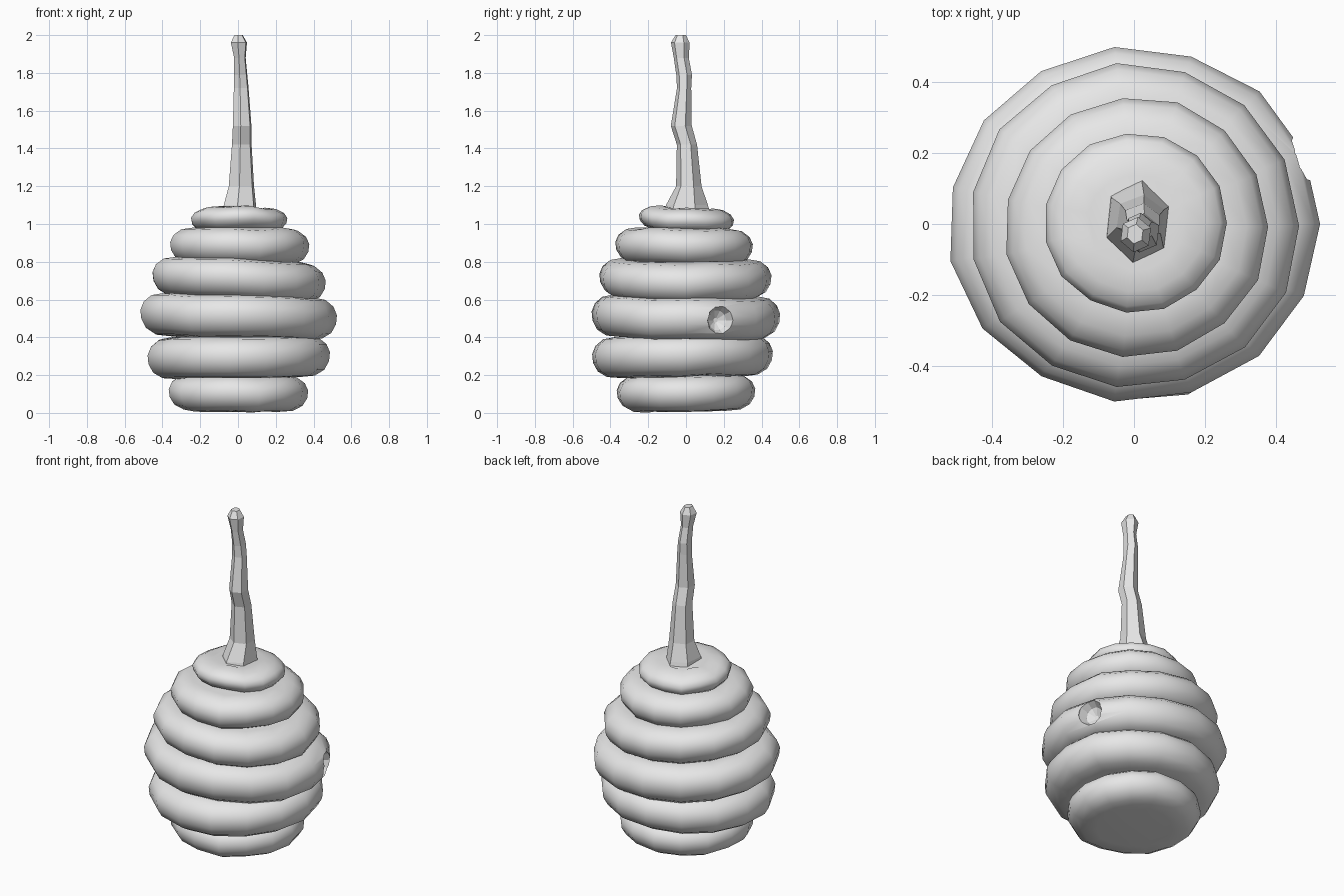
import bpy
import bmesh
import math
import random
from mathutils import Vector

random.seed(4)
cube = bpy.data.objects.get("Cube")
if cube:
    bpy.data.objects.remove(cube, do_unlink=True)

grey = bpy.data.materials.new("plain_grey")
grey.use_nodes = True
grey.diffuse_color = (0.8, 0.8, 0.8, 1)
grey.node_tree.nodes["Principled BSDF"].inputs["Base Color"].default_value = (0.8, 0.8, 0.8, 1)


def loft(name, loops, smooth=None):
    """Skin a stack of equal point loops and cap both ends."""
    bm = bmesh.new()
    rows = [[bm.verts.new(p) for p in loop] for loop in loops]
    n = len(rows[0])
    for low, high in zip(rows, rows[1:]):
        for i in range(n):
            j = (i + 1) % n
            bm.faces.new((low[i], low[j], high[j], high[i]))
    bm.faces.new(rows[0][::-1])
    bm.faces.new(rows[-1])
    bmesh.ops.recalc_face_normals(bm, faces=bm.faces)
    mesh = bpy.data.meshes.new(name)
    bm.to_mesh(mesh)
    bm.free()
    mesh.materials.append(grey)
    obj = bpy.data.objects.new(name, mesh)
    bpy.context.collection.objects.link(obj)
    bpy.ops.object.select_all(action="DESELECT")
    obj.select_set(True)
    bpy.context.view_layer.objects.active = obj
    if smooth:
        bpy.ops.object.shade_smooth_by_angle(angle=math.radians(smooth))
    return obj


def ellipse(n, cx, cy, rx, ry, z, phase=0.0):
    angles = [math.tau * i / n + phase for i in range(n)]
    return [Vector((cx + rx * math.cos(a), cy + ry * math.sin(a), z)) for a in angles]


# Puffy tier cross-section: inward offset, height fraction
PROFILE = [(0.16, 0.0), (0.08, 0.03), (0.03, 0.17), (0.005, 0.38), (0.0, 0.6),
           (0.018, 0.8), (0.06, 0.96), (0.12, 1.01)]
# Each tier: bottom, top, radius, centre x, centre y, tilt along x, tilt along y
TIERS = [
    (0.01, 0.20, 0.373, 0.0, 0.0, 0.0, 0.02),
    (0.19, 0.405, 0.487, 0.0, -0.02, 0.015, 0.01),
    (0.395, 0.615, 0.525, 0.0, 0.0, -0.025, -0.01),
    (0.605, 0.81, 0.465, 0.0, -0.005, -0.05, 0.0),
    (0.785, 0.975, 0.372, 0.007, -0.008, -0.01, -0.01),
    (0.955, 1.085, 0.257, 0.005, 0.003, -0.01, -0.06),
]

# Stacked hive tiers with a slight hand-made wobble
tiers = []
for k, (z0, z1, r, cx, cy, tx, ty) in enumerate(TIERS):
    wobble = [(random.uniform(-0.008, 0.008), random.uniform(-0.006, 0.006)) for _ in range(15)]
    loops = []
    for inset, f in PROFILE:
        ry = (r - inset) * (0.95 if k == 2 else 0.985)
        loop = ellipse(15, cx, cy, r - inset, ry, z0 + f * (z1 - z0))
        for p, (dr, dz) in zip(loop, wobble):
            p.z = max(0.0, p.z + tx * p.x + ty * p.y + dz)
            p.x *= 1 + dr
            p.y *= 1 + dr
        loops.append(loop)
    tiers.append(loft(f"hive_tier_{k + 1}", loops, 60))

# Entrance: a faceted conical hollow cut into the widest tier
out = Vector((0.94, 0.34, 0)).normalized()
side = Vector((-out.y, out.x, 0))
mouth = Vector((0.465, 0.18, 0.49))


def entrance_ring(radius, depth):
    angles = [math.tau * i / 10 for i in range(10)]
    return [mouth + out * depth + side * radius * math.cos(a)
            + Vector((0, 0, radius * 1.08 * math.sin(a))) for a in angles]


cutter = loft("entrance_cutter", [entrance_ring(0.012, -0.07), entrance_ring(0.05, -0.045),
                                  entrance_ring(0.072, 0.0), entrance_ring(0.072, 0.12)])
cutter.hide_render = True
hive = tiers[2]
bpy.context.view_layer.objects.active = hive
cut = hive.modifiers.new("entrance", "BOOLEAN")
cut.operation = "DIFFERENCE"
cut.solver = "EXACT"
cut.object = cutter
bpy.ops.object.modifier_apply(modifier=cut.name)
bpy.data.objects.remove(cutter, do_unlink=True)

# Crooked six-sided stalk: height, centre x, centre y, half width x, half width y
STALK = [
    (1.04, 0.01, 0.005, 0.10, 0.13), (1.10, 0.01, 0.005, 0.092, 0.112),
    (1.20, 0.018, 0.015, 0.072, 0.068), (1.42, 0.02, 0.005, 0.056, 0.054),
    (1.52, 0.022, -0.025, 0.053, 0.056), (1.72, 0.017, -0.01, 0.042, 0.038),
    (1.79, 0.014, -0.01, 0.038, 0.042), (1.88, 0.01, -0.025, 0.033, 0.04),
    (1.96, 0.005, -0.03, 0.046, 0.05), (2.0, 0.003, -0.028, 0.024, 0.028),
]
loft("stalk", [ellipse(6, cx, cy, rx, ry, z, math.radians(82)) for z, cx, cy, rx, ry in STALK])
